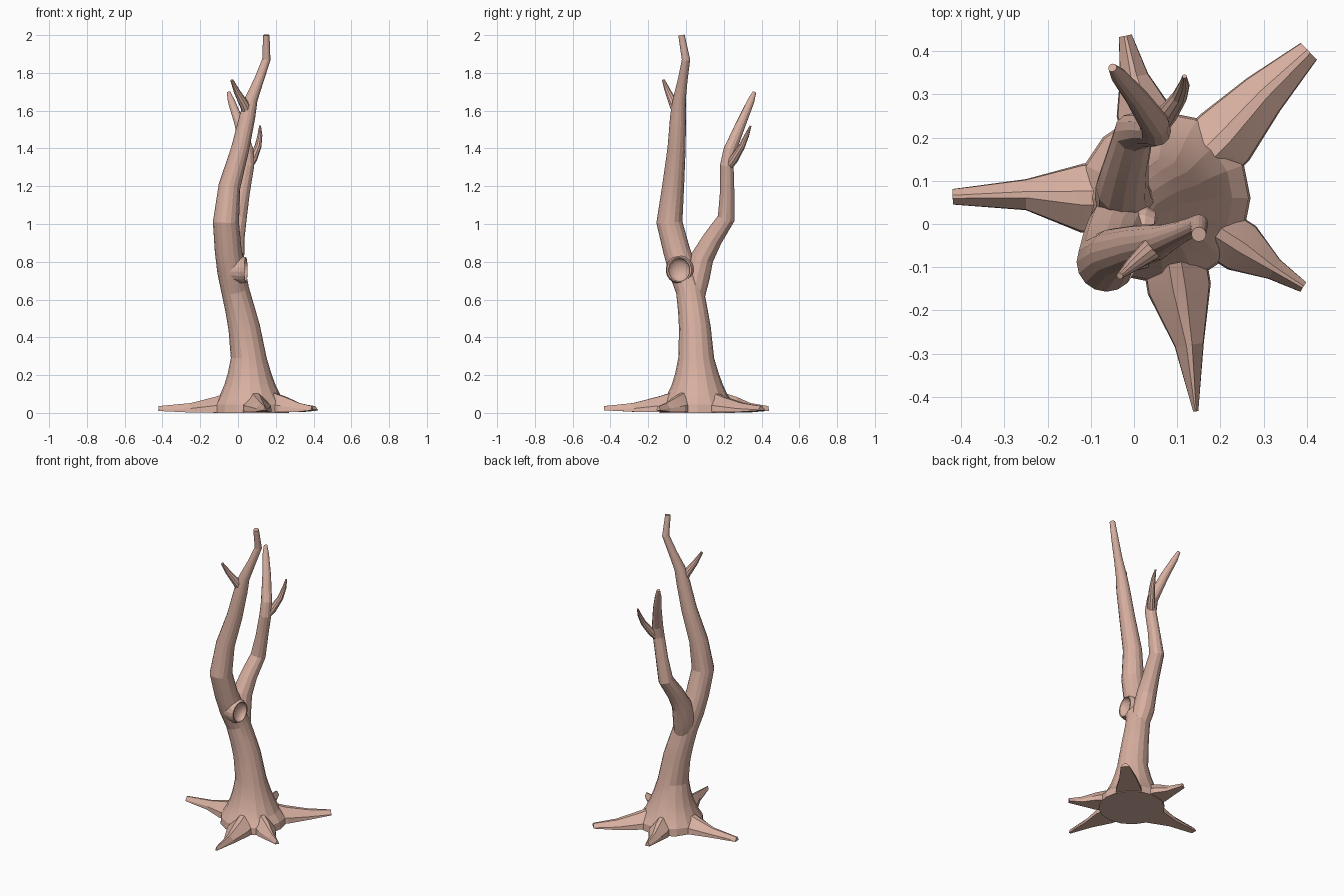
import bpy, bmesh, math
from mathutils import Vector

if "Cube" in bpy.data.objects:
    bpy.data.objects.remove(bpy.data.objects["Cube"])

bark = bpy.data.materials.new("bark")
bark.diffuse_color = (0.68, 0.43, 0.35, 1)
bark.use_nodes = True
bark.node_tree.nodes["Principled BSDF"].inputs["Base Color"].default_value = bark.diffuse_color


def loft(name, rings):
    """Closed mesh skinned through rings of equal point count."""
    bm = bmesh.new()
    loops = [[bm.verts.new(p) for p in ring] for ring in rings]
    n = len(loops[0])
    for a, b in zip(loops, loops[1:]):
        for i in range(n):
            j = (i + 1) % n
            bm.faces.new((a[i], a[j], b[j], b[i]))
    bm.faces.new(loops[0][::-1])
    bm.faces.new(loops[-1])
    bmesh.ops.recalc_face_normals(bm, faces=bm.faces)
    me = bpy.data.meshes.new(name)
    bm.to_mesh(me)
    bm.free()
    ob = bpy.data.objects.new(name, me)
    bpy.context.collection.objects.link(ob)
    me.materials.append(bark)
    return ob


def tube(name, path, sides, level_start=False):
    """Tapered tube along (x, y, z, radius) points."""
    pts = [Vector(p[:3]) for p in path]
    rings = []
    for k, p in enumerate(pts):
        a, b = pts[max(k - 1, 0)], pts[min(k + 1, len(pts) - 1)]
        t = (b - a).normalized()
        if level_start and p.z < 0.35:
            t = Vector((0, 0, 1))
        q = Vector((0, 0, 1)).rotation_difference(t)
        r = path[k][3]
        rings.append([p + q @ Vector((r * math.cos(math.tau * i / sides),
                                      r * math.sin(math.tau * i / sides), 0))
                      for i in range(sides)])
    return loft(name, rings)


def root(i, base, bw, mid, mw, tip, tw):
    """Ridged root tapering from the flare to its tip."""
    core = Vector((0.07, 0.06))
    base, mid, tip = Vector(base), Vector(mid), Vector(tip)
    c = [core.lerp(base, 0.45), base, mid, tip]
    rings = []
    for k, (w, h) in enumerate([(bw, .12), (bw, .085), (mw, .052), (tw, .036)]):
        d = (c[min(k + 1, 3)] - c[max(k - 1, 0)]).normalized()
        s = Vector((-d.y, d.x))
        z0 = 0.002 + 0.001 * i + (0.008 if k == 3 else 0)
        prof = [(-1, z0), (-0.95, .45 * h), (-.2, h), (.2, h), (.95, .45 * h), (1, z0)]
        rings.append([(c[k].x + s.x * w * u, c[k].y + s.y * w * u, z) for u, z in prof])
    return loft("root", rings)


# Trunk and main limb
tree = tube("tree_trunk", [
    (.07, .06, 0, .20), (.07, .06, .045, .195), (.065, .06, .09, .163),
    (.063, .06, .15, .135), (.061, .058, .21, .115), (.057, .054, .29, .095),
    (.033, .047, .45, .084), (.01, .035, .55, .078), (-.015, .02, .65, .074),
    (-.035, -.015, .75, .075), (-.052, -.05, .86, .071), (-.064, -.088, 1.01, .069),
    (-.045, -.068, 1.2, .058), (.012, -.05, 1.4, .048), (.05, -.042, 1.57, .042),
    (.07, -.035, 1.66, .034), (.11, -.018, 1.76, .026), (.15, .0, 1.87, .022),
    (.15, -.024, 2.0, .017)], 16, True)

parts = [
    # Second limb and its twigs
    tube("side_limb", [(0, .035, .58, .055), (-.025, .06, .72, .066),
                       (-.028, .085, .82, .061), (-.018, .14, .92, .052),
                       (.0, .213, 1.03, .046), (.025, .218, 1.17, .038),
                       (.05, .216, 1.31, .036), (.048, .232, 1.39, .034),
                       (.005, .295, 1.54, .026), (-.035, .343, 1.65, .019),
                       (-.05, .362, 1.697, .010)], 12),
    tube("side_twig", [(.045, .212, 1.29, .024), (.078, .255, 1.345, .024),
                       (.106, .295, 1.41, .018), (.116, .322, 1.47, .013),
                       (.117, .342, 1.52, .005)], 10),
    # Twig on the main limb
    tube("upper_twig", [(.06, -.035, 1.56, .026), (.035, -.062, 1.63, .026),
                        (-.005, -.095, 1.70, .017), (-.033, -.12, 1.762, .008)], 10),
    # Rim round the knot hole
    tube("knot_rim", [(-.04, -.025, .757, .066), (.02, -.033, .757, .075),
                      (.042, -.036, .757, .066)], 20),
]

# Roots
for i, r in enumerate([
        ((-.12, .06), .08, (-.25, .068), .036, (-.42, .063), .018),
        ((.02, .265), .062, (.0, .34), .034, (-.02, .436), .015),
        ((.21, .20), .078, (.30, .30), .054, (.405, .40), .027),
        ((.25, -.055), .060, (.325, -.105), .026, (.392, -.146), .013),
        ((.105, -.15), .074, (.128, -.28), .034, (.143, -.434), .006)]):
    parts.append(root(i, *r))

# Knot hole cutter
bpy.ops.mesh.primitive_uv_sphere_add(segments=20, ring_count=12, radius=1,
                                     location=(.045, -.037, .757))
hole = bpy.context.object
hole.name = "knot_hole_cutter"
hole.scale = (.04, .058, .062)
hole.hide_render = True
hole.data.materials.append(bark)

# Merge everything into one skin, then carve the hole
bpy.ops.object.select_all(action='DESELECT')
bpy.context.view_layer.objects.active = tree
tree.select_set(True)
for ob in parts + [hole]:
    m = tree.modifiers.new("merge", 'BOOLEAN')
    m.operation = 'DIFFERENCE' if ob is hole else 'UNION'
    m.solver = 'EXACT'
    m.object = ob
    bpy.ops.object.modifier_apply(modifier=m.name)
    bpy.data.objects.remove(ob)

bpy.ops.object.shade_smooth_by_angle(angle=math.radians(12))
